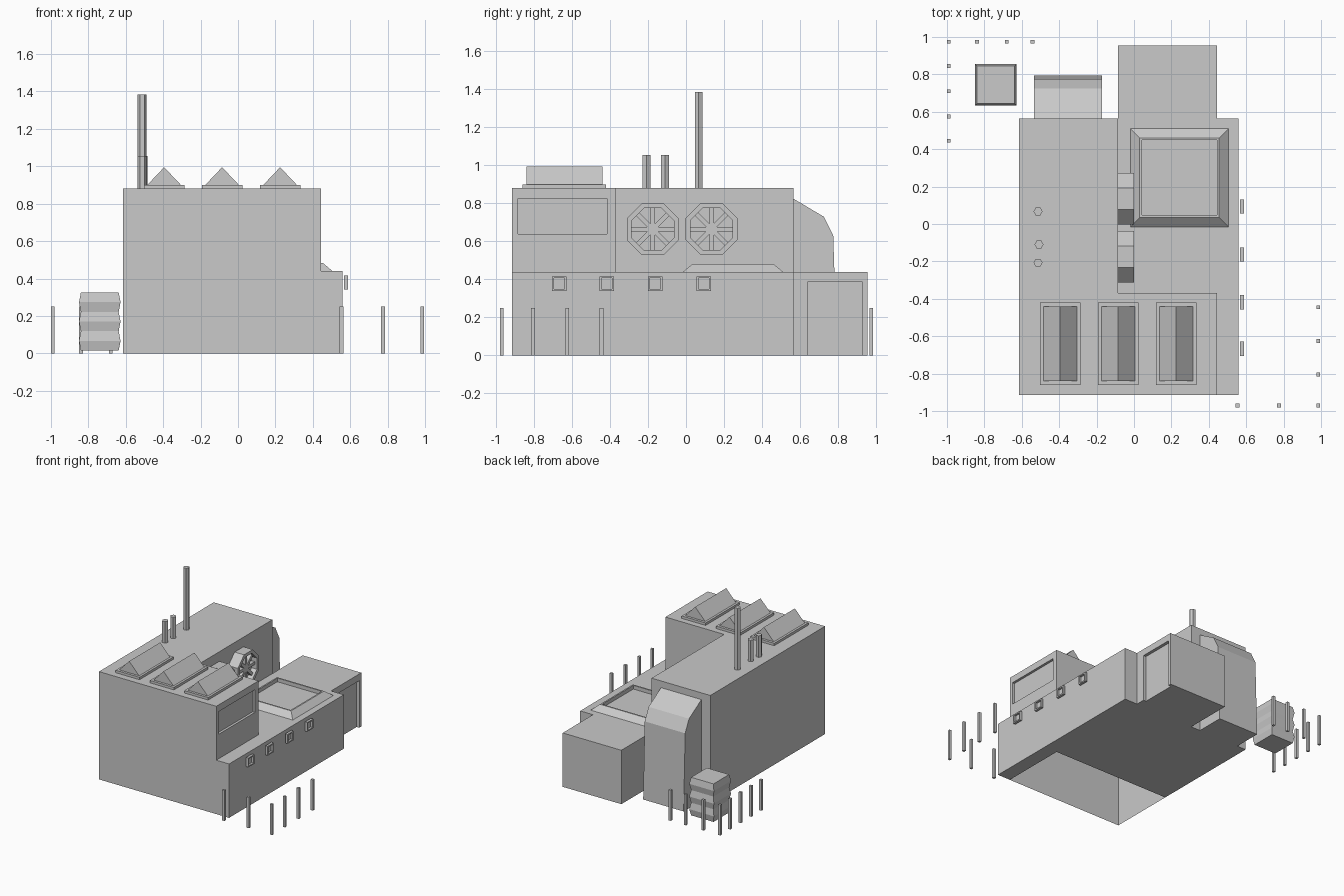
import bpy
import bmesh
from math import cos, sin, radians
from mathutils import Vector

if "Cube" in bpy.data.objects:
    bpy.data.objects.remove(bpy.data.objects["Cube"], do_unlink=True)

# Single flat grey for everything
grey = bpy.data.materials.new("plain_grey")
grey.use_nodes = True
colour = (0.588, 0.588, 0.588, 1)
grey.diffuse_color = colour
grey.node_tree.nodes["Principled BSDF"].inputs["Base Color"].default_value = colour


def prism(name, points, axis, low, high, top_scale=1.0, recess=None):
    """Extrude a 2D outline along an axis; optionally sink the far face."""
    bm = bmesh.new()
    k = "xyz".index(axis)
    centre = sum((Vector(p) for p in points), Vector((0, 0))) / len(points)

    def ring(level, scale):
        verts = []
        for p in points:
            co = list(centre + (Vector(p) - centre) * scale)
            co.insert(k, level)
            verts.append(bm.verts.new(co))
        return verts

    a, b = ring(low, 1.0), ring(high, top_scale)
    bm.faces.new(a)
    far = bm.faces.new(b)
    n = len(points)
    for i in range(n):
        j = (i + 1) % n
        bm.faces.new((a[i], a[j], b[j], b[i]))
    bmesh.ops.recalc_face_normals(bm, faces=bm.faces)
    if recess:
        rim, depth = recess
        bmesh.ops.inset_region(bm, faces=[far], thickness=rim, use_even_offset=True)
        out = bmesh.ops.extrude_face_region(bm, geom=[far])
        move = Vector((0, 0, 0))
        move[k] = -depth
        verts = [v for v in out["geom"] if isinstance(v, bmesh.types.BMVert)]
        bmesh.ops.translate(bm, verts=verts, vec=move)
        if far.is_valid:
            bmesh.ops.delete(bm, geom=[far], context="FACES_ONLY")
        bmesh.ops.recalc_face_normals(bm, faces=bm.faces)
    mesh = bpy.data.meshes.new(name)
    bm.to_mesh(mesh)
    bm.free()
    mesh.materials.append(grey)
    obj = bpy.data.objects.new(name, mesh)
    bpy.context.collection.objects.link(obj)
    return obj


def rect(u0, u1, v0, v1):
    return [(u0, v0), (u1, v0), (u1, v1), (u0, v1)]


def ngon(u, v, radius, sides, turn=0.0):
    angles = [radians(turn + 360 * i / sides) for i in range(sides)]
    return [(u + radius * cos(t), v + radius * sin(t)) for t in angles]


def box(name, x0, x1, y0, y1, z0, z1, **options):
    return prism(name, rect(x0, x1, y0, y1), "z", z0, z1, **options)


def carve(obj, cutter):
    """Cut a recess, apply it, and remove the cutter."""
    cutter.hide_render = True
    mod = obj.modifiers.new("recess", "BOOLEAN")
    mod.operation = "DIFFERENCE"
    mod.solver = "EXACT"
    mod.object = cutter
    bpy.context.view_layer.objects.active = obj
    bpy.ops.object.modifier_apply(modifier=mod.name)
    bpy.data.objects.remove(cutter, do_unlink=True)


# Tall L-shaped hall: front wing (open underneath) and rear wing
LEFT, INNER, SIDE, EDGE = -0.615, -0.085, 0.445, 0.56
FRONT, STEP, BACK = -0.915, -0.37, 0.565
LOW, TALL = 0.44, 0.88
front_hall = box("front_hall", LEFT, SIDE, FRONT, STEP, 0, TALL)
carve(front_hall, box("window_cutter", SIDE - 0.02, SIDE + 0.1, -0.885, -0.415, 0.64, 0.825))
bm = bmesh.new()
bm.from_mesh(front_hall.data)
floor = [f for f in bm.faces if f.normal.z < -0.9 and f.calc_center_median().z < 0.01]
bmesh.ops.delete(bm, geom=floor, context="FACES")
bm.to_mesh(front_hall.data)
bm.free()
box("rear_hall", LEFT, INNER, STEP, BACK, 0, TALL)

# Low annex wrapping the side, and the loading bay behind it
box("side_annex", SIDE, EDGE, FRONT, STEP, 0, LOW)
box("rear_annex", INNER, EDGE, STEP, BACK, 0, LOW)
bay = box("loading_bay", INNER, SIDE, BACK, 0.955, 0, LOW)
carve(bay, box("door_cutter", SIDE - 0.025, SIDE + 0.1, 0.64, 0.93, -0.1, 0.385))

# Framed skylight on the annex roof
box("annex_skylight", -0.02, 0.505, -0.015, 0.51, LOW, 0.482,
    top_scale=0.81, recess=(0.012, 0.03))

# Gabled skylights on the hall roof
for i, x in enumerate((-0.395, -0.085, 0.225)):
    box(f"gable_base_{i}", x - 0.108, x + 0.108, -0.86, -0.42, TALL, 0.90)
    prism(f"gable_{i}", [(x - 0.09, 0.90), (x + 0.09, 0.90), (x, 0.995)], "y", -0.84, -0.44)

# Hexagonal chimneys
for i, (x, y, top) in enumerate(((-0.513, 0.067, 1.385), (-0.508, -0.11, 1.055),
                                 (-0.513, -0.207, 1.055))):
    prism(f"chimney_{i}", ngon(x, y, 0.024, 6), "z", TALL, top)

# Octagonal wall fans with radial bars
for i, y in enumerate((-0.175, 0.135)):
    z = 0.665
    prism(f"fan_housing_{i}", ngon(y, z, 0.148, 8, 22.5), "x", INNER, 0.0, recess=(0.026, 0.05))
    for k in range(4):
        t = radians(45 * k)
        along = Vector((cos(t), sin(t))) * 0.112
        across = Vector((-sin(t), cos(t))) * 0.012
        c = Vector((y, z))
        outline = [c - along - across, c + along - across, c + along + across, c - along + across]
        prism(f"fan_{i}_bar_{k}", outline, "x", -0.052, -0.02)

# Small framed windows along the annex wall
for i, y in enumerate((-0.667, -0.418, -0.163, 0.093)):
    prism(f"annex_window_{i}", rect(y - 0.038, y + 0.038, 0.34, 0.416), "x",
          0.568, 0.588, recess=(0.01, 0.017))

# Curved duct down the rear wall
duct = [(BACK, 0), (0.795, 0), (0.775, 0.63), (0.725, 0.73), (BACK, 0.825)]
prism("rear_duct", duct, "x", -0.535, -0.17)

# Ribbed square tank, one flared slice per rib half
x, y = -0.739, 0.744
narrow, wide, slice_height = 0.101, 0.111, 0.0517
for i in range(6):
    z = 0.015 + i * slice_height
    half, nxt = (narrow, wide) if i % 2 == 0 else (wide, narrow)
    box(f"tank_rib_{i}", x - half, x + half, y - half, y + half, z, z + slice_height,
        top_scale=nxt / half)

# Fence posts around two opposite corners
posts = [(px, 0.975) for px in (-0.99, -0.84, -0.68, -0.543)]
posts += [(-0.99, py) for py in (0.845, 0.71, 0.575, 0.445)]
posts += [(0.985, py) for py in (-0.445, -0.625, -0.805, -0.97)]
posts += [(px, -0.97) for px in (0.775, 0.553)]
for i, (px, py) in enumerate(posts):
    box(f"fence_post_{i}", px - 0.01, px + 0.01, py - 0.01, py + 0.01, 0, 0.25)
